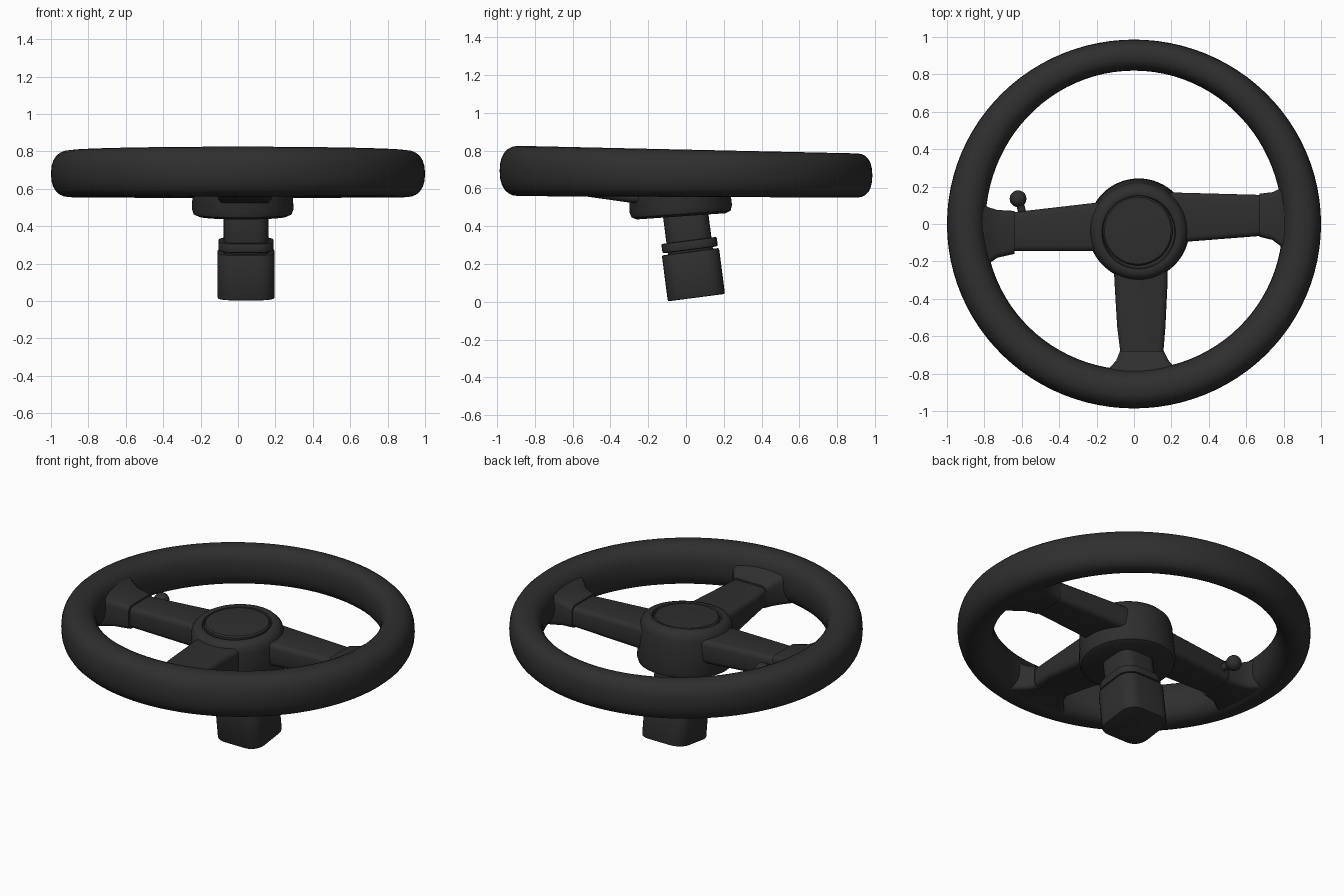
import bpy, bmesh, math
from mathutils import Matrix, Vector

cube = bpy.data.objects.get("Cube")
if cube:
    bpy.data.objects.remove(cube)

black = bpy.data.materials.new("matte black")
black.use_nodes = True
colour = (0.028, 0.028, 0.028, 1)
black.diffuse_color = colour
black.node_tree.nodes["Principled BSDF"].inputs["Base Color"].default_value = colour


def finish(name, bm, matrix=None):
    """Turn a bmesh into a smooth-shaded object."""
    bmesh.ops.recalc_face_normals(bm, faces=bm.faces)
    mesh = bpy.data.meshes.new(name)
    bm.to_mesh(mesh)
    bm.free()
    mesh.materials.append(black)
    obj = bpy.data.objects.new(name, mesh)
    bpy.context.collection.objects.link(obj)
    if matrix:
        obj.matrix_world = matrix
    bpy.ops.object.select_all(action='DESELECT')
    obj.select_set(True)
    bpy.context.view_layer.objects.active = obj
    bpy.ops.object.shade_smooth_by_angle(angle=math.radians(40))
    return obj


def loft(bm, rings, closed=False):
    """Skin rings of points; cap the ends unless the loft closes on itself."""
    loops = [[bm.verts.new(p) for p in ring] for ring in rings]
    pairs = list(zip(loops, loops[1:]))
    if closed:
        pairs.append((loops[-1], loops[0]))
    for a, b in pairs:
        for i in range(len(a)):
            j = (i + 1) % len(a)
            bm.faces.new((a[i], a[j], b[j], b[i]))
    if not closed:
        bm.faces.new(loops[0][::-1])
        bm.faces.new(loops[-1])


def lathe(name, profile, matrix, sides=64):
    bm = bmesh.new()
    turns = [2 * math.pi * i / sides for i in range(sides)]
    loft(bm, [[(r * math.cos(a), r * math.sin(a), z) for a in turns] for r, z in profile])
    return finish(name, bm, matrix)


def tilted(x, y, z, degrees):
    return Matrix.Translation((x, y, z)) @ Matrix.Rotation(math.radians(degrees), 4, 'X')


# Rim: oval tube, slimmer at the back and slightly higher at the front
def rim_ring(a):
    c, s = math.cos(a), math.sin(a)
    slim = max(s, 0) ** 2
    half_w = 0.103 - 0.02 * slim
    half_h = 0.125 - 0.008 * s
    outer = 1.0 - 0.014 * s * s
    ring = []
    for k in range(24):
        t = 2 * math.pi * k / 24
        ct, st = math.cos(t), math.sin(t)
        r = outer - half_w + half_w * math.copysign(abs(ct) ** 0.85, ct)
        z = 0.68 - 0.012 * s + half_h * math.copysign(abs(st) ** 0.85, st)
        ring.append((r * c, r * s, z))
    return ring


bm = bmesh.new()
loft(bm, [rim_ring(2 * math.pi * i / 96) for i in range(96)], closed=True)
finish("rim", bm)

# Hub with rounded shoulders and a grooved centre cap
lathe("hub", [(0.235, 0.0), (0.262, 0.012), (0.272, 0.04), (0.262, 0.23), (0.254, 0.262),
              (0.235, 0.283), (0.212, 0.29), (0.197, 0.286), (0.192, 0.27)],
      tilted(0.025, -0.025, 0.452, 4))
lathe("centre_cap", [(0.186, 0.0), (0.186, 0.022), (0.178, 0.03), (0.1, 0.034), (0.03, 0.035)],
      tilted(0.02, -0.035, 0.712, 2))


# Spokes: lofted boxes along an outward direction, with softened long edges
def spoke(name, outward, side, sections, soft=0.03):
    out, side = Vector(outward), Vector(side)
    bm = bmesh.new()
    rings = []
    for d, lo, hi, bottom, top in sections:
        ring = []
        for lat, z, dl, dz in ((lo, bottom, 1, 1), (hi, bottom, -1, 1),
                               (hi, top, -1, -1), (lo, top, 1, -1)):
            # Quarter-round corner, running the same way around the ring
            start = {(1, 1): 180, (-1, 1): 270, (-1, -1): 0, (1, -1): 90}[(dl, dz)]
            for k in range(4):
                a = math.radians(start + 30 * k)
                p = out * d + side * (lat + dl * soft + soft * math.cos(a))
                ring.append((p.x, p.y, z + dz * soft + soft * math.sin(a)))
        rings.append(ring)
    loft(bm, rings)
    return finish(name, bm)


spoke("right_spoke", (-1, 0, 0), (0, 1, 0),
      [(0.15, -0.145, 0.12, 0.555, 0.70), (0.67, -0.145, 0.06, 0.565, 0.695)])
spoke("right_spoke_end", (-1, 0, 0), (0, 1, 0),
      [(0.64, -0.16, 0.07, 0.56, 0.705), (0.73, -0.18, 0.075, 0.56, 0.72),
       (0.78, -0.215, 0.09, 0.56, 0.74), (0.86, -0.28, 0.15, 0.57, 0.78)])
spoke("left_spoke", (1, 0, 0), (0, 1, 0),
      [(0.15, -0.105, 0.17, 0.555, 0.70), (0.70, -0.062, 0.155, 0.565, 0.69)])
spoke("left_spoke_end", (1, 0, 0), (0, 1, 0),
      [(0.67, -0.068, 0.162, 0.56, 0.70), (0.74, -0.085, 0.17, 0.56, 0.715),
       (0.78, -0.115, 0.19, 0.56, 0.74), (0.86, -0.2, 0.25, 0.57, 0.77)])
spoke("front_spoke", (0, -1, 0), (1, 0, 0),
      [(0.15, -0.11, 0.18, 0.515, 0.70), (0.30, -0.105, 0.18, 0.525, 0.695),
       (0.55, -0.09, 0.168, 0.56, 0.69), (0.71, -0.07, 0.155, 0.57, 0.69)])
spoke("front_spoke_end", (0, -1, 0), (1, 0, 0),
      [(0.68, -0.075, 0.16, 0.56, 0.70), (0.73, -0.095, 0.185, 0.56, 0.715),
       (0.78, -0.14, 0.23, 0.565, 0.745), (0.86, -0.22, 0.31, 0.57, 0.79)])


# Steering column: rounded square blocks stacked along a leaning axis
def block(name, bottom, top, width, corner, edge):
    bm = bmesh.new()
    bmesh.ops.create_cube(bm, size=1)
    bmesh.ops.scale(bm, vec=(width, width, top - bottom), verts=bm.verts)
    bmesh.ops.translate(bm, vec=(0, 0, (top + bottom) / 2), verts=bm.verts)
    upright = [e for e in bm.edges if abs(e.verts[0].co.z - e.verts[1].co.z) > 0.01]
    bmesh.ops.bevel(bm, geom=upright, offset=corner, segments=6, profile=0.5, affect='EDGES')
    bm.normal_update()
    borders = [e for e in bm.edges if any(abs(f.normal.z) > 0.9 for f in e.link_faces)]
    bmesh.ops.bevel(bm, geom=borders, offset=edge, segments=2, profile=0.5, affect='EDGES')
    return finish(name, bm, tilted(0.043, 0.055, 0.022, 7.4))


block("column_base", 0.0, 0.245, 0.305, 0.08, 0.008)
block("column_collar", 0.255, 0.305, 0.295, 0.09, 0.008)
block("column_neck", 0.2, 0.5, 0.24, 0.07, 0.006)

# Small lever knob beside the right spoke
bm = bmesh.new()
bmesh.ops.create_uvsphere(bm, u_segments=20, v_segments=12, radius=0.045)
finish("lever_knob", bm, Matrix.Translation((-0.62, 0.135, 0.64)))
stem_from, stem_to = Vector((-0.59, 0.03, 0.63)), Vector((-0.615, 0.13, 0.64))
aim = (stem_to - stem_from).to_track_quat('Z', 'Y').to_matrix().to_4x4()
lathe("lever_stem", [(0.022, 0), (0.02, (stem_to - stem_from).length)],
      Matrix.Translation(stem_from) @ aim, 16)
